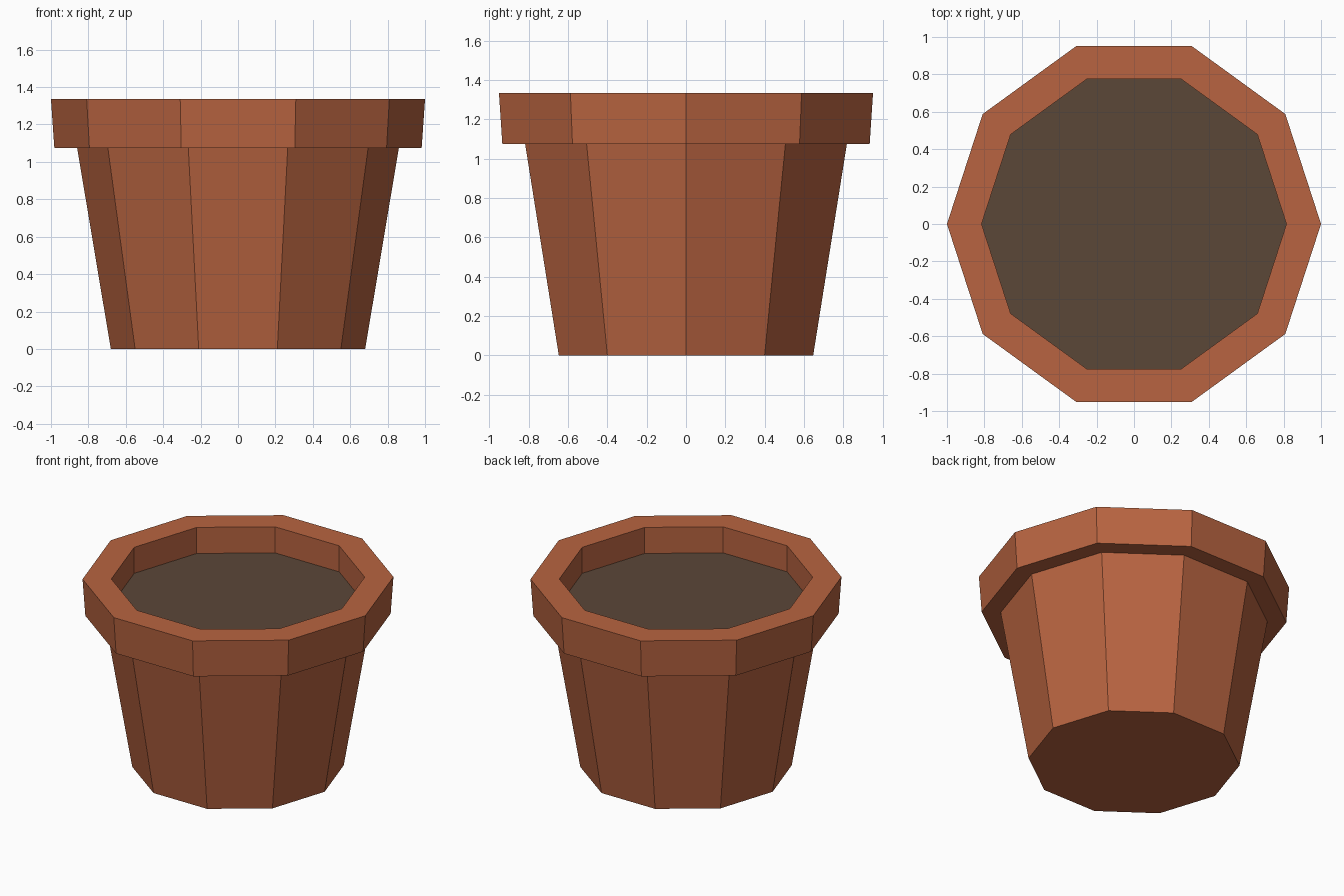
import bpy
import bmesh
from math import cos, sin, tau

SIDES = 10

cube = bpy.data.objects.get("Cube")
if cube:
    bpy.data.objects.remove(cube, do_unlink=True)


def make_material(name, rgb):
    mat = bpy.data.materials.new(name)
    mat.use_nodes = True
    colour = (*rgb, 1)
    mat.diffuse_color = colour
    bsdf = next(n for n in mat.node_tree.nodes if n.type == "BSDF_PRINCIPLED")
    bsdf.inputs["Base Color"].default_value = colour
    return mat


def lathe(name, profile, mat, cap_start=False):
    """Spin (radius, height) points into a flat-sided shell, with a corner on +x."""
    bm = bmesh.new()
    rings = [[bm.verts.new((r * cos(tau * i / SIDES), r * sin(tau * i / SIDES), z))
              for i in range(SIDES)] for r, z in profile]
    for low, high in zip(rings, rings[1:]):
        for i in range(SIDES):
            j = (i + 1) % SIDES
            bm.faces.new((low[i], low[j], high[j], high[i]))
    if cap_start:
        bm.faces.new(rings[0][::-1])
    mesh = bpy.data.meshes.new(name)
    bm.to_mesh(mesh)
    bm.free()
    mesh.materials.append(mat)
    obj = bpy.data.objects.new(name, mesh)
    bpy.context.collection.objects.link(obj)
    return obj


terracotta = make_material("terracotta", (0.48, 0.127, 0.052))
soil_brown = make_material("soil brown", (0.105, 0.063, 0.039))

# Pot: base, tapered wall, overhanging rim and inner wall down to the soil
soil_height = 1.15
inner_radius = 0.815
pot_profile = [(0.68, 0), (0.86, 1.075), (0.982, 1.075), (1, 1.335),
               (inner_radius, 1.335), (inner_radius, soil_height)]
lathe("pot", pot_profile, terracotta, cap_start=True)

# Soil: one flat disc facing up
soil = lathe("soil", [(inner_radius, soil_height)], soil_brown, cap_start=True)
soil.data.flip_normals()
